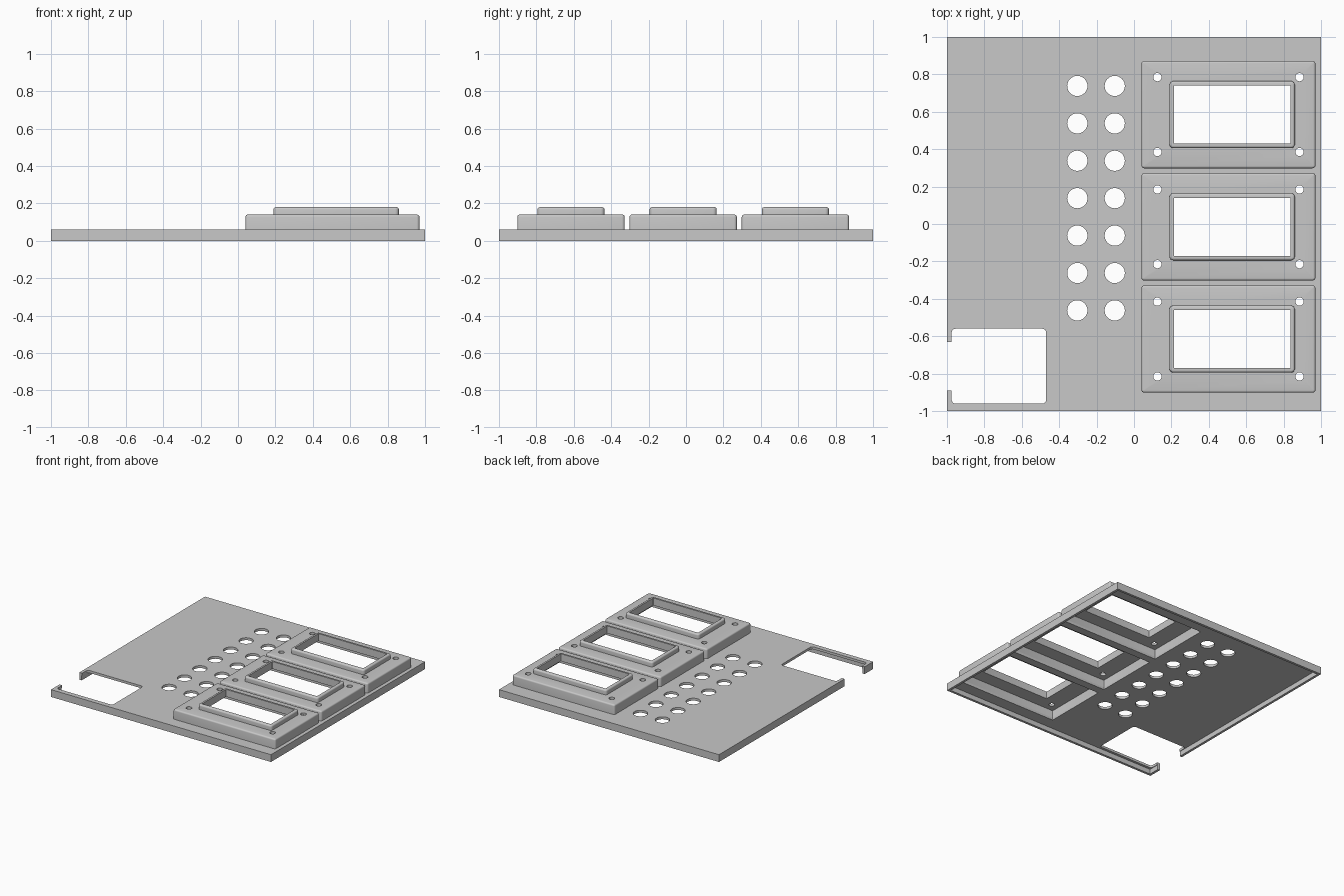
import bpy, bmesh
from math import sin, cos, pi

if "Cube" in bpy.data.objects:
    bpy.data.objects.remove(bpy.data.objects["Cube"])

grey = bpy.data.materials.new("panel grey")
grey.use_nodes = True
colour = (0.58, 0.58, 0.58, 1)
grey.diffuse_color = colour
grey.node_tree.nodes["Principled BSDF"].inputs["Base Color"].default_value = colour


def finish(bm, name):
    bmesh.ops.recalc_face_normals(bm, faces=bm.faces)
    mesh = bpy.data.meshes.new(name)
    bm.to_mesh(mesh)
    bm.free()
    mesh.materials.append(grey)
    obj = bpy.data.objects.new(name, mesh)
    bpy.context.collection.objects.link(obj)
    return obj


def outline(x, y, radius, z):
    """Rectangle at height z with rounded corners (sharp when radius is 0)."""
    steps = 4 if radius else 0
    corners = ((x[1], y[1], 1, 1), (x[0], y[1], -1, 1),
               (x[0], y[0], -1, -1), (x[1], y[0], 1, -1))
    points = []
    for i, (cx, cy, sx, sy) in enumerate(corners):
        for k in range(steps + 1):
            a = pi / 2 * (i + k / max(steps, 1))
            points.append((cx + radius * (cos(a) - sx),
                           cy + radius * (sin(a) - sy), z))
    return points


def loft(name, outlines, ring=False):
    """Skin a stack of outlines; ring joins the last to the first, else cap."""
    bm = bmesh.new()
    loops = [[bm.verts.new(p) for p in o] for o in outlines]
    pairs = list(zip(loops, loops[1:]))
    if ring:
        pairs.append((loops[-1], loops[0]))
    else:
        bm.faces.new(loops[0])
        bm.faces.new(loops[-1])
    for low, high in pairs:
        for i in range(len(low)):
            bm.faces.new((low[i - 1], low[i], high[i], high[i - 1]))
    return finish(bm, name)


def box(name, x, y, z, radius=0):
    return loft(name, [outline(x, y, radius, h) for h in z])


def rounded_wall(x, y, radius, low, high, fillet):
    """Outlines of an upright wall whose top edge is rounded over."""
    result = [outline(x, y, radius, low)]
    for k in range(5):
        a = pi / 2 * k / 4
        d = fillet * (1 - cos(a))
        result.append(outline((x[0] + d, x[1] - d), (y[0] + d, y[1] - d),
                              radius - d, high - fillet * (1 - sin(a))))
    return result


def drill(name, x, y, radius):
    """Upright round cutter through everything."""
    bm = bmesh.new()
    bmesh.ops.create_cone(bm, cap_ends=True, segments=32, radius1=radius,
                          radius2=radius, depth=1)
    bmesh.ops.translate(bm, verts=bm.verts, vec=(x, y, 0))
    return finish(bm, name)


def cut(target, cutters):
    """Subtract the cutters, remove them, and smooth the rounded edges."""
    for cutter in cutters:
        mod = target.modifiers.new("cut", 'BOOLEAN')
        mod.operation = 'DIFFERENCE'
        mod.solver = 'EXACT'
        mod.object = cutter
    bpy.context.view_layer.update()
    graph = bpy.context.evaluated_depsgraph_get()
    mesh = bpy.data.meshes.new_from_object(target.evaluated_get(graph))
    target.modifiers.clear()
    target.data = mesh
    for cutter in cutters:
        bpy.data.objects.remove(cutter)
    bpy.ops.object.select_all(action='DESELECT')
    target.select_set(True)
    bpy.context.view_layer.objects.active = target
    bpy.ops.object.shade_smooth_by_angle(angle=0.6)


def span(centre, half):
    return centre - half, centre + half


SHEET_TOP, SHEET_LOW, WALL = 0.06, 0.04, 0.02
BEZEL_X, HALF_Y = (0.04, 0.97), 0.287
CAVITY_X = (BEZEL_X[0] + WALL, BEZEL_X[1] - WALL)
BEZEL_ROWS = (0.585, -0.015, -0.615)
THROUGH = (-0.5, 0.5)

# Sheet panel with folded-down edges and an opening under each bezel
panel = box("panel", (-1, 1), (-1, 1), (0, SHEET_TOP))
inside = span(0, 1 - WALL)
cutters = [box("tray_cutter", inside, inside, (-0.5, SHEET_LOW))]
cutters += [box("bezel_cutter", CAVITY_X, span(cy, HALF_Y - WALL), THROUGH)
            for cy in BEZEL_ROWS]
# Corner opening and the notch through the side edge
cutters.append(box("opening_cutter", (-0.975, -0.47), (-0.96, -0.56), THROUGH, 0.02))
cutters.append(box("notch_cutter", (-1.1, -0.9), (-0.89, -0.63), THROUGH))
# Two columns of round holes
cutters += [drill("hole_cutter", x, 0.738 - 0.2 * i, 0.054)
            for x in (-0.303, -0.103) for i in range(7)]
cut(panel, cutters)

# Three hollow display bezels with raised window rims
for label, cy in zip(("back", "middle", "front"), BEZEL_ROWS):
    window = (0.213, 0.837), span(cy, 0.155), 0.002
    cavity = CAVITY_X, span(cy, HALF_Y - WALL), 0.002
    section = rounded_wall(BEZEL_X, span(cy, HALF_Y), 0.015, SHEET_TOP, 0.14, 0.012)
    section += rounded_wall((0.19, 0.86), span(cy, 0.179), 0.02, 0.14, 0.18, 0.012)
    section += [outline(*window, 0.18), outline(*window, 0.12),
                outline(*cavity, 0.12), outline(*cavity, SHEET_TOP)]
    bezel = loft(label + "_bezel", section, ring=True)
    cut(bezel, [drill("screw_cutter", x, cy + dy, 0.022)
                for x in (0.125, 0.885) for dy in (-0.2, 0.2)])
